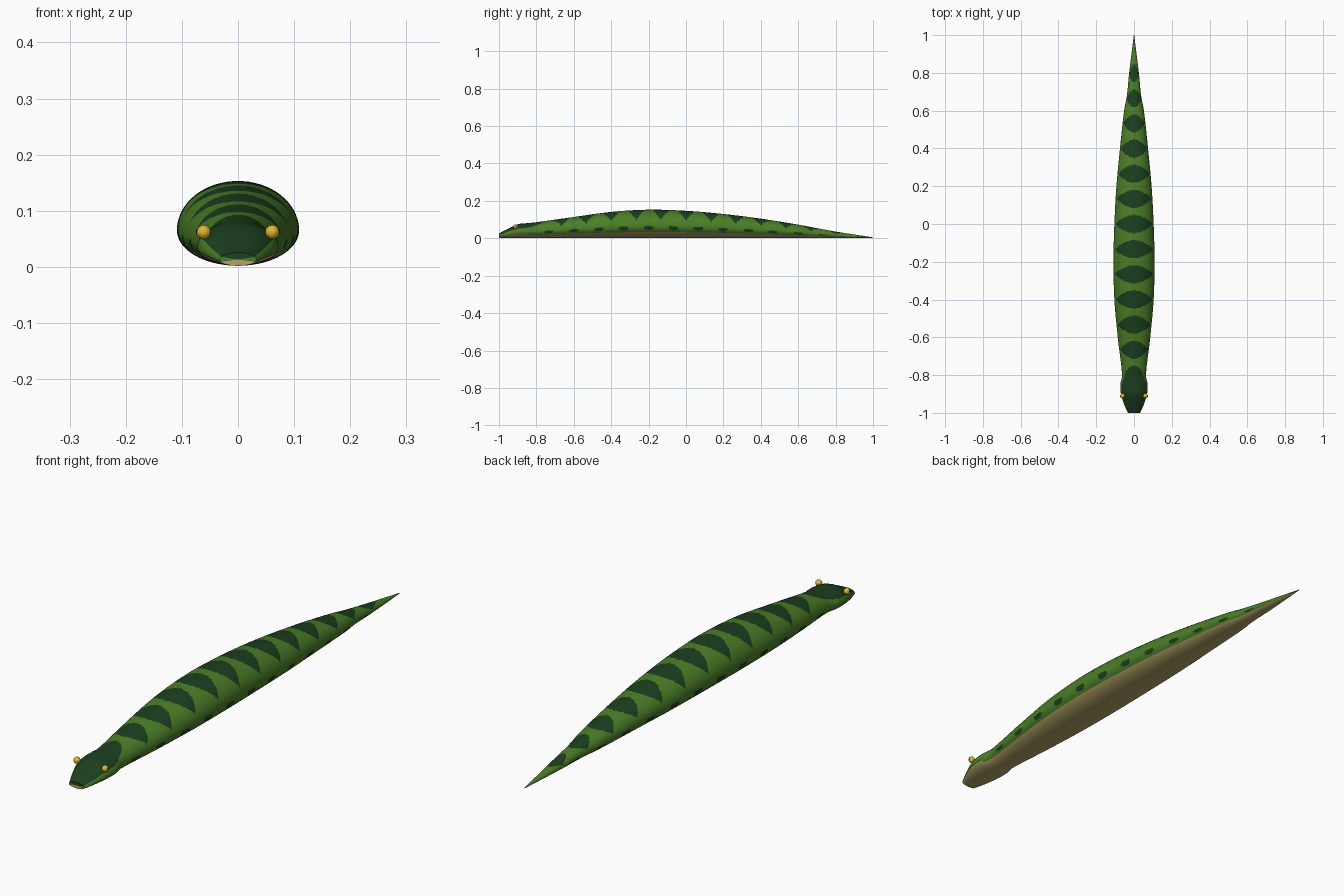
import bpy, bmesh
from math import sin, cos, pi, radians
from mathutils import Vector

cube = bpy.data.objects.get("Cube")
if cube:
    bpy.data.objects.remove(cube)


def material(name, rgb):
    m = bpy.data.materials.new(name)
    m.use_nodes = True
    color = (*rgb, 1)
    m.diffuse_color = color
    bsdf = m.node_tree.nodes["Principled BSDF"]
    bsdf.inputs["Base Color"].default_value = color
    bsdf.inputs["Roughness"].default_value = 0.7
    return m


green = material("leaf green", (0.07, 0.21, 0.02))
dark = material("dark green", (0.011, 0.05, 0.013))
tan = material("belly tan", (0.45, 0.37, 0.135))
gold = material("eye gold", (0.76, 0.47, 0.03))
black = material("pupil black", (0.01, 0.01, 0.01))
GREEN, DARK, TAN = range(3)

# Body stations from snout to tail: y, half width, top height
STATIONS = [
    (-1.0, 0.033, 0.026), (-0.95, 0.055, 0.052), (-0.9, 0.070, 0.075),
    (-0.85, 0.073, 0.081), (-0.8, 0.064, 0.086), (-0.6, 0.087, 0.114),
    (-0.4, 0.105, 0.141), (-0.2, 0.110, 0.153), (0.0, 0.105, 0.147),
    (0.2, 0.094, 0.130), (0.4, 0.075, 0.105), (0.6, 0.053, 0.073),
    (0.68, 0.038, 0.058), (0.8, 0.026, 0.036), (1.0, 0.001, 0.005),
]
RINGS, SIDES = 400, 72
FLOOR = 0.002


def spline(y, col):
    """Smooth value of a station column at y, with tangents from neighbours."""
    n = len(STATIONS)
    i = 0
    while i < n - 2 and STATIONS[i + 1][0] < y:
        i += 1

    def slope(k):
        a, b = STATIONS[max(k - 1, 0)], STATIONS[min(k + 1, n - 1)]
        return (b[col] - a[col]) / (b[0] - a[0])

    p, q = STATIONS[i], STATIONS[i + 1]
    h = q[0] - p[0]
    t = (y - p[0]) / h
    s = t * t * (3 - 2 * t)
    return (p[col] + (q[col] - p[col]) * s
            + h * t * (1 - t) ** 2 * slope(i) - h * t * t * (1 - t) * slope(i + 1))


def skin(y, angle):
    """Colour of the skin; angle is in degrees from the spine."""
    if y < -0.84:                                  # lower jaw and mouth line
        if angle > 105:
            return TAN
        if angle > 100:
            return DARK
    elif angle > 121:                              # belly
        return TAN
    if y < -0.75:                                  # head cap
        back = max(0, (y + 0.9) / 0.15)
        if angle < 66 * (1 - back * back) ** 0.5:
            return DARK
    step = 2 / 15
    dy = abs(y - step * round(y / step))
    if -0.74 < y < 0.87 and angle < 69:            # saddle blotches, pointed at the sides
        if dy < 0.048 * cos(pi / 2 * angle / 69) ** 1.2:
            return DARK
    if -0.82 < y < 0.8:                            # side spots
        if ((step / 2 - dy) / 0.026) ** 2 + ((angle - 99) / 11) ** 2 < 1:
            return DARK
    return GREEN


# Snake body: two half ellipses per ring, flat along the ground
bm = bmesh.new()
rings = []
for r in range(RINGS + 1):
    y = -1 + 2 * r / RINGS
    w, top = spline(y, 1) * 0.99, spline(y, 2)
    mid = FLOOR + 0.42 * (top - FLOOR)
    ring = []
    for s in range(SIDES):
        a = 2 * pi * s / SIDES
        reach = top - mid if cos(a) > 0 else mid - FLOOR
        ring.append(bm.verts.new((w * sin(a), y, mid + reach * cos(a))))
    rings.append(ring)


def side_angle(s):
    a = 360 * (s + 0.5) / SIDES
    return min(a, 360 - a)


for r in range(RINGS):
    y = -1 + 2 * (r + 0.5) / RINGS
    for s in range(SIDES):
        t = (s + 1) % SIDES
        f = bm.faces.new((rings[r][s], rings[r][t], rings[r + 1][t], rings[r + 1][s]))
        f.material_index = skin(y, side_angle(s))

# Blunt snout and tail tip closed with fans
for ring, y in ((rings[0], -1), (rings[-1], 1)):
    centre = sum((v.co for v in ring), Vector()) / SIDES
    hub = bm.verts.new(centre)
    for s in range(SIDES):
        f = bm.faces.new((ring[s], ring[(s + 1) % SIDES], hub))
        f.material_index = skin(y, side_angle(s))
bmesh.ops.recalc_face_normals(bm, faces=bm.faces)
mesh = bpy.data.meshes.new("snake_body")
bm.to_mesh(mesh)
bm.free()
body = bpy.data.objects.new("snake_body", mesh)
bpy.context.collection.objects.link(body)
for m in (green, dark, tan):
    mesh.materials.append(m)
bpy.context.view_layer.objects.active = body
body.select_set(True)
bpy.ops.object.shade_smooth_by_angle(angle=radians(40))


# Eyes with small slit pupils on the outer side
def ball(name, place, scale, mat):
    bpy.ops.mesh.primitive_ico_sphere_add(subdivisions=2, radius=1, location=place)
    ob = bpy.context.object
    ob.name = name
    ob.scale = scale
    ob.data.materials.append(mat)
    bpy.ops.object.shade_smooth()


for side, sign in (("left", 1), ("right", -1)):
    ball(side + "_eye", (sign * 0.061, -0.91, 0.062), (0.013,) * 3, gold)
    ball(side + "_pupil", (sign * 0.0722, -0.91, 0.063), (0.0025, 0.003, 0.006), black)
